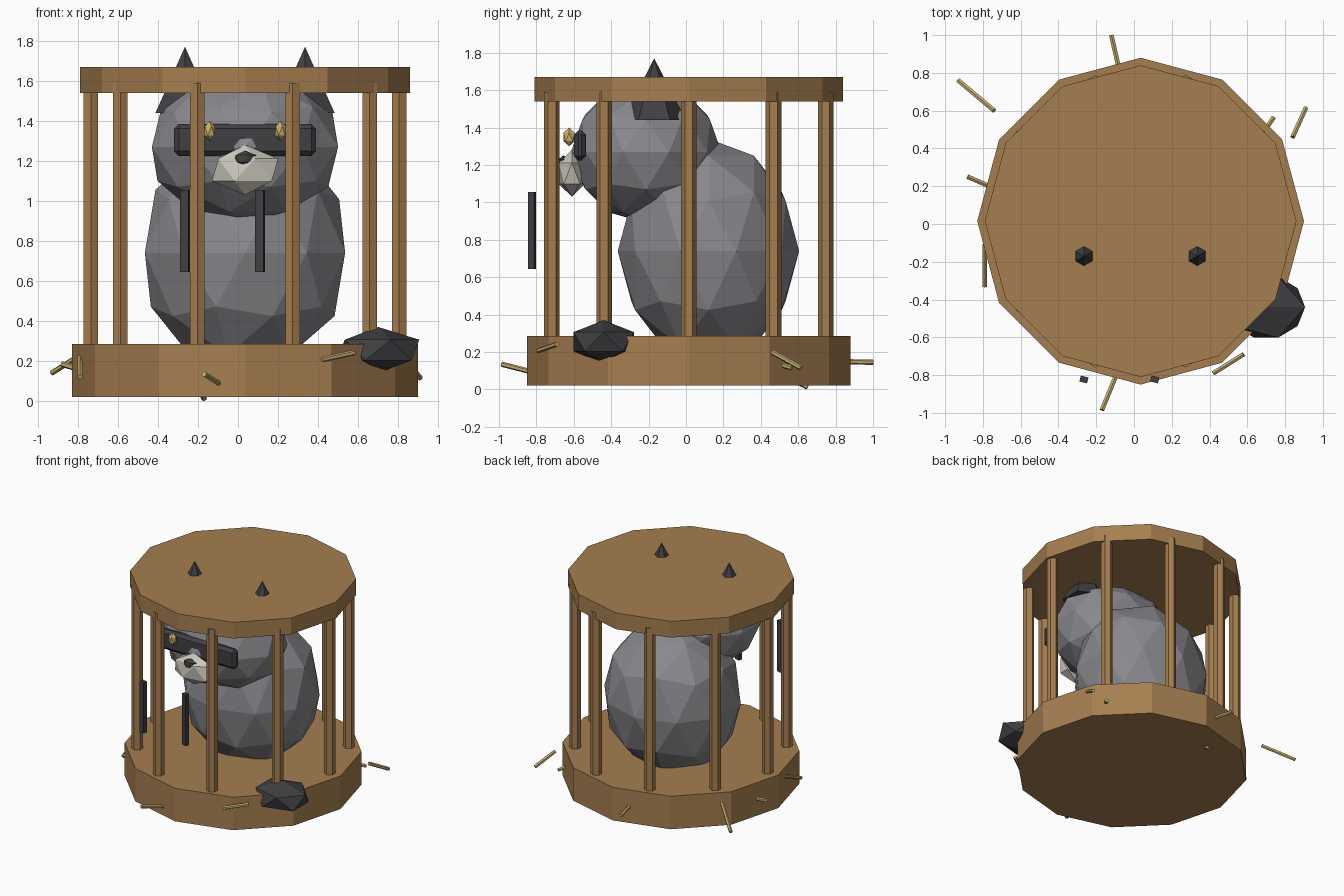
import bpy
import math
from mathutils import Vector

cube = bpy.data.objects.get("Cube")
if cube:
    bpy.data.objects.remove(cube, do_unlink=True)


def material(name, rgb):
    mat = bpy.data.materials.new(name)
    mat.use_nodes = True
    color = (*rgb, 1)
    mat.diffuse_color = color
    shader = next(n for n in mat.node_tree.nodes if n.type == "BSDF_PRINCIPLED")
    shader.inputs["Base Color"].default_value = color
    return mat


wood = material("wood", (0.38, 0.21, 0.08))
grey_fur = material("grey_fur", (0.25, 0.25, 0.27))
charcoal = material("charcoal", (0.05, 0.05, 0.055))
cream = material("cream", (0.6, 0.58, 0.5))
gold = material("gold", (0.62, 0.46, 0.15))
straw_tan = material("straw_tan", (0.56, 0.42, 0.16))

CX, CY = 0.035, 0.015  # cage axis


def finish(name, mat):
    obj = bpy.context.object
    obj.name = name
    obj.data.materials.append(mat)
    return obj


def ball(name, mat, center, radii, detail=1):
    bpy.ops.mesh.primitive_ico_sphere_add(subdivisions=detail, radius=1, location=center)
    obj = finish(name, mat)
    obj.scale = radii
    return obj


def prism(name, mat, x, y, bottom, top, radius, sides):
    bpy.ops.mesh.primitive_cylinder_add(vertices=sides, radius=radius, depth=top - bottom,
                                        location=(x, y, (bottom + top) / 2))
    return finish(name, mat)


def box(name, mat, center, size, turn=0):
    bpy.ops.mesh.primitive_cube_add(size=1, location=center, rotation=(0, 0, turn))
    obj = finish(name, mat)
    obj.scale = size
    return obj


def stick(name, mat, start, end, radius):
    a, b = Vector(start), Vector(end)
    bpy.ops.mesh.primitive_cylinder_add(vertices=6, radius=radius, depth=(b - a).length,
                                        location=(a + b) / 2)
    obj = finish(name, mat)
    obj.rotation_euler = (b - a).to_track_quat("Z", "Y").to_euler()
    return obj


# Cage
prism("cage_base", wood, CX, CY, 0.02, 0.285, 0.865, 12)
prism("cage_roof", wood, CX, CY, 1.54, 1.67, 0.825, 12)
for i in range(10):
    a = math.radians(36 * i)
    prism(f"cage_bar_{i + 1}", wood, CX + 0.77 * math.cos(a), CY + 0.77 * math.sin(a),
          0.24, 1.59, 0.042, 6)

# Animal
ball("body", grey_fur, (CX, 0.12, 0.74), (0.526, 0.485, 0.6), 2)
ball("head", grey_fur, (CX, -0.213, 1.27), (0.489, 0.402, 0.38), 2)
ball("muzzle", cream, (CX, -0.61, 1.155), (0.185, 0.083, 0.125))
ball("nose", charcoal, (CX, -0.655, 1.21), (0.063, 0.035, 0.042))
mask = box("eye_mask", charcoal, (CX, -0.567, 1.305), (0.71, 0.066, 0.16))
bpy.ops.object.transform_apply(location=False, rotation=False, scale=True)
bevel = mask.modifiers.new("Bevel", "BEVEL")
bevel.width = 0.024
bevel.segments = 1
for side, s in (("right", -1), ("left", 1)):
    ball(f"{side}_eye", gold, (CX + s * 0.177, -0.625, 1.35), (0.032, 0.035, 0.05))
    bpy.ops.mesh.primitive_cone_add(vertices=6, radius1=0.17, depth=0.33,
                                    location=(CX + s * 0.3, -0.17, 1.605))
    finish(f"{side}_ear", charcoal)

# Loose dark bars in front of the cage
for name, x in (("right_front_strip", -0.265), ("left_front_strip", 0.11)):
    box(name, charcoal, (x, -0.823, 0.85), (0.042, 0.032, 0.41), math.radians(-14))

# Rock and scattered straw
ball("rock", charcoal, (0.7, -0.44, 0.255), (0.23, 0.19, 0.115))
straws = [
    ((-0.12, 1.0, 0.145), (-0.07, 0.78, 0.15)),
    ((-0.93, 0.76, 0.14), (-0.74, 0.6, 0.26)),
    ((-0.88, 0.25, 0.185), (-0.72, 0.18, 0.135)),
    ((-0.79, -0.33, 0.12), (-0.79, -0.11, 0.22)),
    ((0.74, 0.565, 0.115), (0.64, 0.42, 0.16)),
    ((0.91, 0.615, 0.115), (0.84, 0.46, 0.2)),
    ((0.42, -0.79, 0.207), (0.58, -0.69, 0.242)),
    ((-0.17, -0.985, 0.135), (-0.09, -0.79, 0.085)),
    ((-0.17, 0.65, 0.012), (-0.2, 0.48, 0.1)),
]
for i, (start, end) in enumerate(straws):
    stick(f"straw_{i + 1}", straw_tan, start, end, 0.014)
